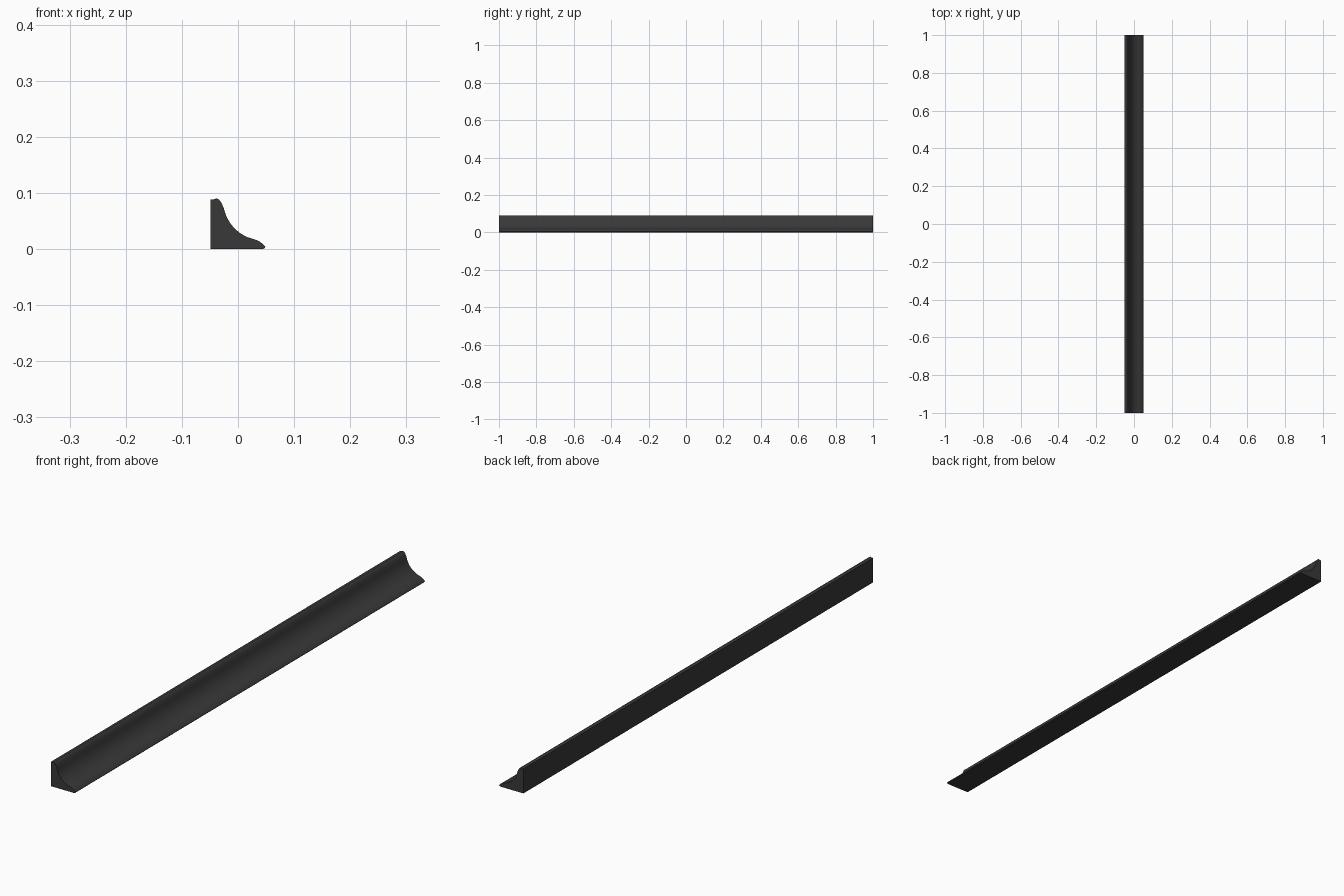
import bpy, bmesh, math

if "Cube" in bpy.data.objects:
    bpy.data.objects.remove(bpy.data.objects["Cube"])

# Moulding cross-section (x, z): back, top bead, concave cove, toe, base
profile = [
    (-0.049, 0.0), (-0.049, 0.0885), (-0.043, 0.0885), (-0.038, 0.090),
    (-0.035, 0.089), (-0.032, 0.086), (-0.029, 0.081), (-0.0255, 0.073),
    (-0.0235, 0.066), (-0.021, 0.059), (-0.0175, 0.052), (-0.0125, 0.044),
    (-0.005, 0.0355), (0.002, 0.0295), (0.009, 0.025), (0.017, 0.021),
    (0.025, 0.0185), (0.033, 0.016), (0.039, 0.013), (0.044, 0.009),
    (0.049, 0.004), (0.047, 0.001), (0.044, 0.0),
]

# Extrude the section along y
bm = bmesh.new()
face = bm.faces.new([bm.verts.new((x, -1, z)) for x, z in profile])
ext = bmesh.ops.extrude_face_region(bm, geom=[face], use_keep_orig=True)
moved = [e for e in ext["geom"] if isinstance(e, bmesh.types.BMVert)]
bmesh.ops.translate(bm, verts=moved, vec=(0, 2, 0))
bmesh.ops.recalc_face_normals(bm, faces=bm.faces)
mesh = bpy.data.meshes.new("cove_moulding")
bm.to_mesh(mesh)
bm.free()
moulding = bpy.data.objects.new("cove_moulding", mesh)
bpy.context.collection.objects.link(moulding)

# Dark charcoal finish
mat = bpy.data.materials.new("charcoal")
mat.diffuse_color = (0.04, 0.04, 0.04, 1)
mat.use_nodes = True
mat.node_tree.nodes["Principled BSDF"].inputs["Base Color"].default_value = mat.diffuse_color
mesh.materials.append(mat)

# Smooth cove, crisp corners
bpy.context.view_layer.objects.active = moulding
moulding.select_set(True)
bpy.ops.object.shade_smooth_by_angle(angle=math.radians(35))
